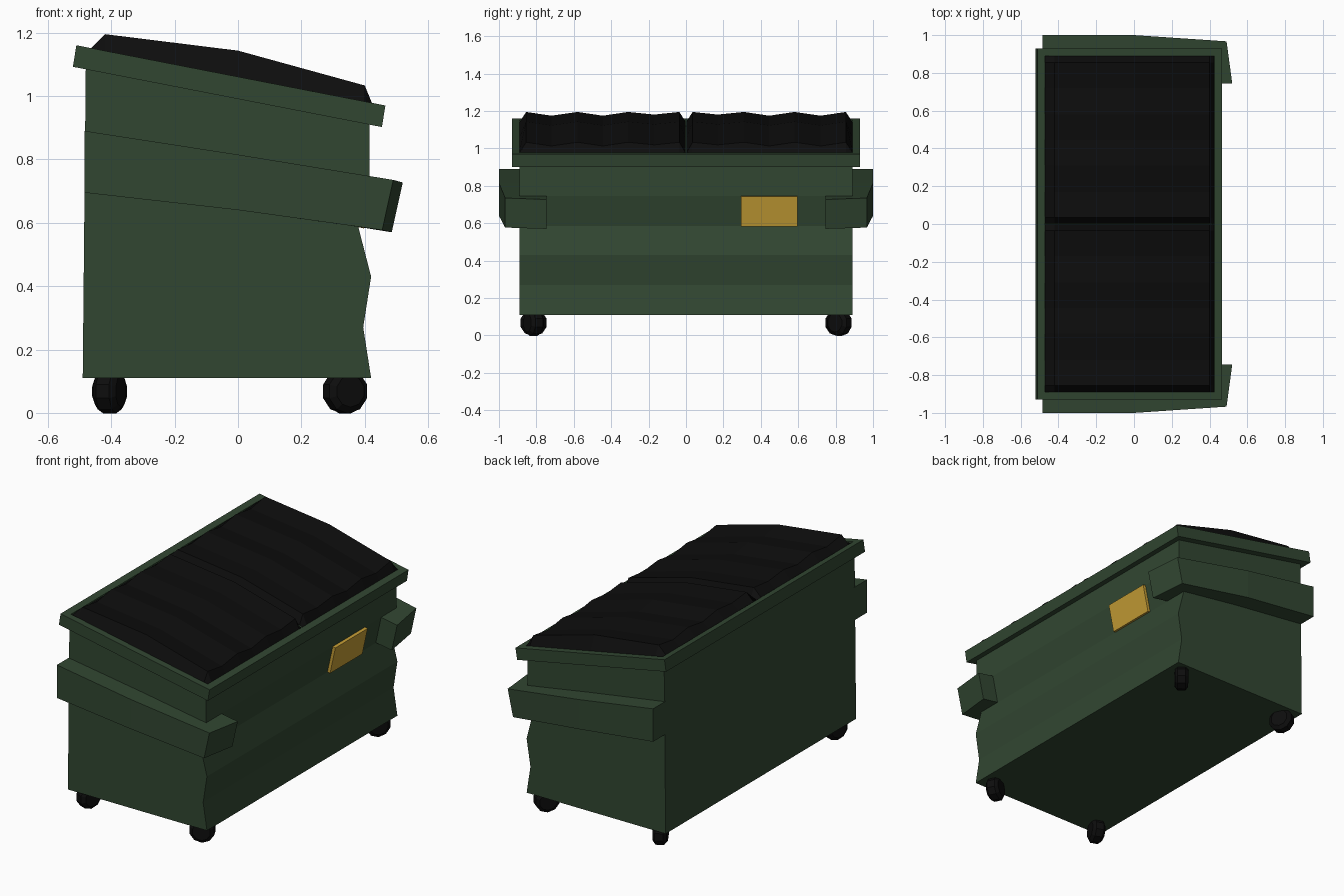
import bpy, bmesh, math
from mathutils import Vector, Matrix

if "Cube" in bpy.data.objects:
    bpy.data.objects.remove(bpy.data.objects["Cube"])


def material(name, rgb):
    m = bpy.data.materials.new(name)
    m.diffuse_color = (*rgb, 1)
    m.use_nodes = True
    m.node_tree.nodes["Principled BSDF"].inputs["Base Color"].default_value = m.diffuse_color
    return m


GREEN = material("dark_green_paint", (0.031, 0.062, 0.031))
BLACK = material("black_plastic", (0.004, 0.004, 0.004))
YELLOW = material("yellow_label", (0.56, 0.34, 0.036))


def loft(name, rings, mat, cap=True, closed=False, loop=True):
    """Skin a list of point rings into one flat-shaded mesh."""
    bm = bmesh.new()
    vs = [[bm.verts.new(p) for p in r] for r in rings]
    n = len(rings[0])
    for a in range(len(vs) if closed else len(vs) - 1):
        r, s = vs[a], vs[(a + 1) % len(vs)]
        for i in range(n if loop else n - 1):
            j = (i + 1) % n
            bm.faces.new((r[i], r[j], s[j], s[i]))
    if cap and not closed:
        bm.faces.new(vs[0])
        bm.faces.new(vs[-1])
    bmesh.ops.recalc_face_normals(bm, faces=bm.faces)
    me = bpy.data.meshes.new(name)
    bm.to_mesh(me)
    bm.free()
    me.materials.append(mat)
    ob = bpy.data.objects.new(name, me)
    bpy.context.collection.objects.link(ob)
    return ob


# Container body: side profile with a creased front, extruded along y
profile = [(-0.49, 0.11), (0.42, 0.11), (0.395, 0.27), (0.42, 0.43), (0.38, 0.585),
           (0.415, 0.745), (0.415, 0.95), (-0.48, 1.12)]
loft("body", [[(x, y, z) for x, z in profile] for y in (-0.89, 0.89)], GREEN)


# Sloped rim frame around the opening
def rim_top(x):
    return 1.16 - 0.195 * (x + 0.51)


def rim_ring(x0, x1, y, drop):
    dx = drop * 0.16
    return [(x - dx, s, rim_top(x) - drop)
            for x, s in ((x0, -y), (x1, -y), (x1, y), (x0, y))]


loft("rim", [rim_ring(-0.51, 0.465, 0.93, 0), rim_ring(-0.51, 0.465, 0.93, 0.068),
             rim_ring(-0.47, 0.425, 0.885, 0.068), rim_ring(-0.47, 0.425, 0.89, 0)],
     GREEN, closed=True)

# Two ribbed lids, with skirts dropping to the rim
crest = [(-0.42, 1.195), (0.0, 1.143), (0.40, 1.033)]
ribs = [(0.035, 0), (0.17, 0.014), (0.31, 0), (0.445, 0.02),
        (0.58, 0), (0.72, 0.02), (0.855, 0)]


def lid_row(y, dip, edge=False):
    row = [(-0.472, y, rim_top(-0.472) - 0.01)]
    for x, z in crest:
        row.append((x, y, rim_top(x) - 0.005 if edge else z - dip))
    row.append((0.427, y, rim_top(0.427) - 0.01))
    return row


for side, label in ((-1, "left"), (1, "right")):
    rows = [lid_row(0.003 * side, 0, True)]
    rows += [lid_row(y * side, d) for y, d in ribs]
    rows.append(lid_row(0.892 * side, 0, True))
    lid = loft("lid_" + label, rows, BLACK, cap=False, loop=False)
    if sum(p.normal.z for p in lid.data.polygons) < 0:
        lid.data.flip_normals()

    # Lifting pocket: sloped side bar that hooks round the front corner
    sections = [
        [(-0.485, 1.0, 0.695), (-0.485, 1.0, 0.89), (-0.485, 0.88, 0.89), (-0.485, 0.88, 0.695)],
        [(0.0, 1.0, 0.64), (0.0, 1.0, 0.815), (0.0, 0.88, 0.815), (0.0, 0.88, 0.64)],
        [(0.455, 0.967, 0.577), (0.49, 0.967, 0.735), (0.39, 0.88, 0.75), (0.36, 0.88, 0.59)],
        [(0.485, 0.745, 0.57), (0.52, 0.745, 0.727), (0.39, 0.745, 0.75), (0.36, 0.745, 0.59)],
    ]
    loft("lifting_pocket_" + label,
         [[(x, y * side, z) for x, y, z in s] for s in sections], GREEN)

# Label plate lying on the upper front crease
loft("label_plate", [[(0.375, y, 0.587), (0.397, y, 0.582), (0.432, y, 0.742), (0.41, y, 0.747)]
                     for y in (0.293, 0.595)], YELLOW)


# Swivelled caster wheels: chamfered ten-sided discs
def wheel(name, x, y, axis):
    rot = Vector((*axis, 0)).normalized().to_track_quat('Z', 'Y').to_matrix().to_4x4()
    mat = Matrix.Translation((x, y, 0.068)) @ rot
    rings = []
    for h, r in ((-0.038, 0.05), (-0.022, 0.07), (0.022, 0.07), (0.038, 0.05)):
        rings.append([mat @ Vector((r * math.cos(a), r * math.sin(a), h))
                      for a in (math.tau * (i + 0.5) / 10 for i in range(10))])
    loft(name, rings, BLACK)


wheel("rear_wheel_left", -0.405, -0.815, (0.94, -0.34))
wheel("rear_wheel_right", -0.405, 0.815, (0.9, 0.44))
wheel("front_wheel_left", 0.338, -0.815, (0.45, -0.9))
wheel("front_wheel_right", 0.338, 0.82, (0.77, -0.63))
